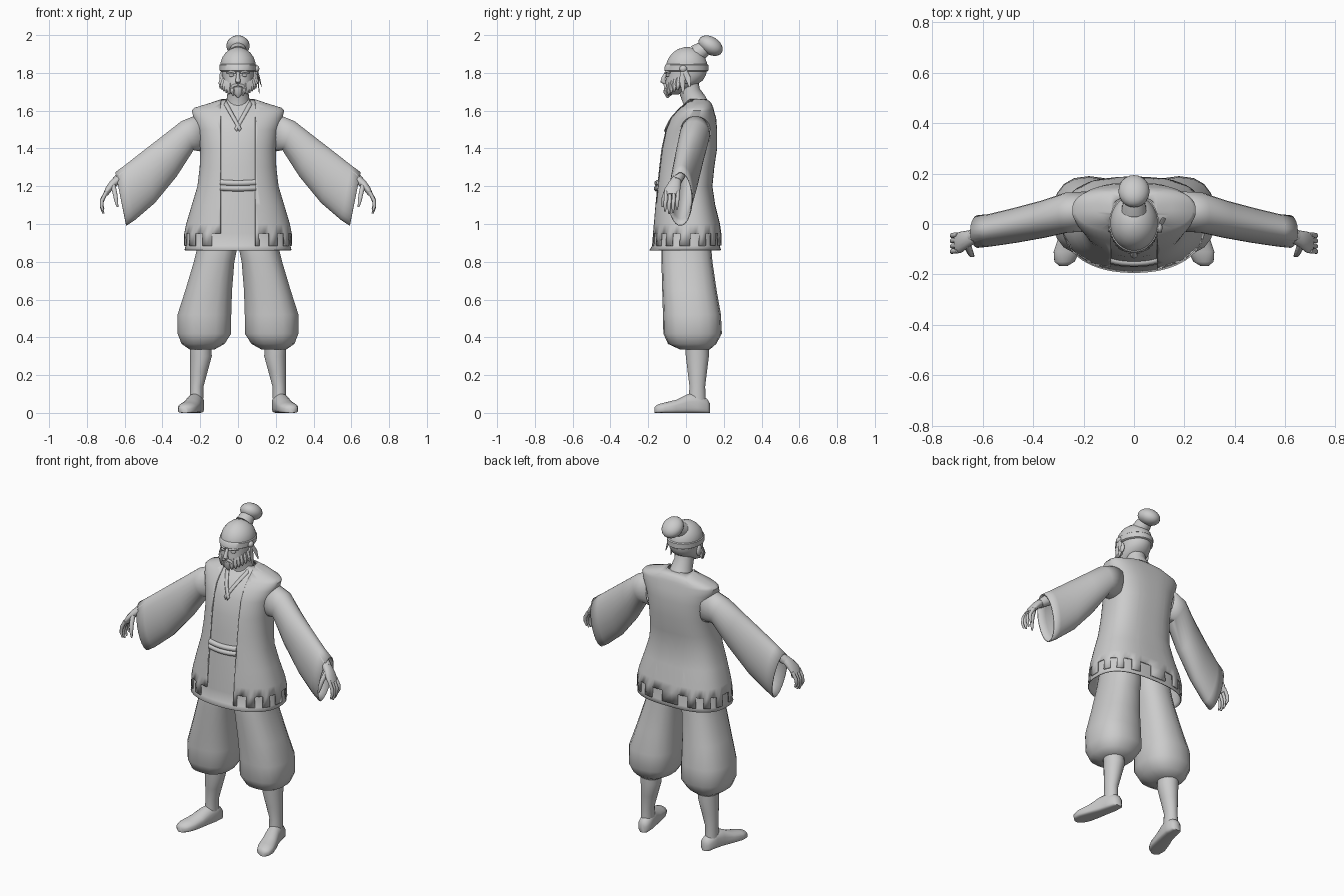
import bpy, bmesh, math
from mathutils import Vector

if "Cube" in bpy.data.objects:
    bpy.data.objects.remove(bpy.data.objects["Cube"], do_unlink=True)

grey = bpy.data.materials.new("plain_grey")
grey.use_nodes = True
tone = (0.6, 0.6, 0.6, 1)
grey.diffuse_color = tone
grey.node_tree.nodes["Principled BSDF"].inputs["Base Color"].default_value = tone


def finish(name, bm, mirror=False, thick=0, smooth=0, angle=50):
    """Turn a bmesh into a shaded object."""
    bmesh.ops.recalc_face_normals(bm, faces=bm.faces)
    mesh = bpy.data.meshes.new(name)
    bm.to_mesh(mesh)
    bm.free()
    mesh.materials.append(grey)
    ob = bpy.data.objects.new(name, mesh)
    bpy.context.collection.objects.link(ob)
    if smooth:
        ob.modifiers.new("soften", 'SUBSURF').levels = smooth
        ob.modifiers["soften"].render_levels = smooth
    if thick:
        m = ob.modifiers.new("cloth", 'SOLIDIFY')
        m.thickness, m.offset = thick, -1
    if mirror:
        ob.modifiers.new("mirror", 'MIRROR').use_clip = False
    bpy.ops.object.select_all(action='DESELECT')
    ob.select_set(True)
    bpy.context.view_layer.objects.active = ob
    bpy.ops.object.shade_smooth_by_angle(angle=math.radians(angle))
    return ob


def ring(c, u, v, n=20, front=2, back=2):
    """Superellipse around c; front and back set the squareness along -v and +v."""
    c, u, v = Vector(c), Vector(u), Vector(v)
    pts = []
    for i in range(n):
        a = 2 * math.pi * (i + 0.5) / n
        e = 2 / (back if math.sin(a) > 0 else front)
        p, q = math.cos(a), math.sin(a)
        pts.append(c + u * math.copysign(abs(p) ** e, p) + v * math.copysign(abs(q) ** e, q))
    return pts


def level(z, rx, yf, yb, cx=0, **k):
    """Horizontal ring from its half width and its front and back edge."""
    return ring((cx, (yf + yb) / 2, z), (rx, 0, 0), (0, (yb - yf) / 2, 0), **k)


def skin(rings, caps=True, skip=lambda row, col: False):
    bm = bmesh.new()
    rows = [[bm.verts.new(p) for p in r] for r in rings]
    n = len(rows[0])
    for i in range(len(rows) - 1):
        for j in range(n):
            if not skip(i, j):
                k = (j + 1) % n
                bm.faces.new((rows[i][j], rows[i][k], rows[i + 1][k], rows[i + 1][j]))
    if caps:
        bm.faces.new(rows[0])
        bm.faces.new(rows[-1])
    return bm


def tube(name, pts, n=10, flat=1, **k):
    """Round tapered tube through (x, y, z, radius) points."""
    path = [Vector(p[:3]) for p in pts]
    rings = []
    for i, p in enumerate(path):
        d = (path[min(i + 1, len(path) - 1)] - path[max(i - 1, 0)]).normalized()
        side = d.cross(Vector((0, 1, 0) if abs(d.y) < 0.9 else (1, 0, 0))).normalized()
        rings.append(ring(p, side * pts[i][3] * flat, d.cross(side) * pts[i][3], n))
    return finish(name, skin(rings), **k)


def ball(name, c, size, tilt=0, **k):
    bm = bmesh.new()
    bmesh.ops.create_uvsphere(bm, u_segments=20, v_segments=12, radius=1)
    rx, ry, rz = size
    co, si = math.cos(tilt), math.sin(tilt)
    for v in bm.verts:
        x, y, z = v.co.x * rx, v.co.y * ry, v.co.z * rz
        v.co = Vector(c) + Vector((x, y * co - z * si, y * si + z * co))
    return finish(name, bm, **k)


# Vest: open in front, with a notched hem
body = [(0.885, .287, -.187, .188), (0.95, .285, -.182, .187), (1.0, .275, -.178, .18),
        (1.1, .245, -.17, .155), (1.2, .215, -.16, .14), (1.3, .203, -.15, .15),
        (1.4, .2, -.138, .165), (1.5, .215, -.115, .165), (1.56, .235, -.085, .16),
        (1.6, .245, -.05, .148), (1.615, .232, -.035, .145), (1.64, .15, -.01, .135),
        (1.662, .085, 0, .11)]
shape = dict(n=60, front=2.2, back=2.7)
bm = skin([level(*r, **shape) for r in body], caps=False,
          skip=lambda row, col: row == 0 and col % 4 < 2)
for x in (-.092, .092):
    bmesh.ops.bisect_plane(bm, geom=bm.verts[:] + bm.edges[:] + bm.faces[:],
                           plane_co=(x, 0, 0), plane_no=(1, 0, 0))
gap = [f for f in bm.faces if abs(f.calc_center_median().x) < .092
       and f.calc_center_median().y < .04]
bmesh.ops.delete(bm, geom=gap, context='FACES')
finish("vest", bm, thick=0.007)

# Robe under the vest
robe = [(.862, .284, -.194, .186)] + [(z, w - .009, f + .008, b - .009) for z, w, f, b in body]
finish("robe", skin([level(*r, **shape) for r in robe], caps=False), thick=0.005)


def robe_front(x, z):
    """Depth of the robe's front at x and z."""
    for a, b in zip(robe, robe[1:]):
        if a[0] <= z <= b[0]:
            t = (z - a[0]) / (b[0] - a[0])
            w, f, k = (a[i] + (b[i] - a[i]) * t for i in (1, 2, 3))
            return (f + k) / 2 - (k - f) / 2 * max(0, 1 - abs(x / w) ** 2.2) ** (1 / 2.2)
    return 0


# Crossed collar and belt
for name, side, lift in (("left_lapel", 1, .005), ("right_lapel", -1, .008)):
    bm = bmesh.new()
    pairs = []
    for i in range(9):
        t = i / 8
        x, z = side * (.075 - .082 * t), 1.635 - .145 * t
        pairs.append([bm.verts.new((px, robe_front(px, pz) - lift, pz))
                      for px, pz in ((x, z), (x - side * .012, z + .022 - .006 * t))])
    for a, b in zip(pairs, pairs[1:]):
        bm.faces.new((a[0], b[0], b[1], a[1]))
    finish(name, bm, thick=0.005)
for name, z in (("belt_lower", 1.192), ("belt_upper", 1.22)):
    xs = [-.092 + .023 * i for i in range(9)]
    tube(name, [(x, robe_front(x, z) - .002, z - .004 * math.cos(x * 17), .016) for x in xs])

# Wide sleeves: top x, z, bottom x, z, depth centre, half depth
sleeve = [(.19, 1.59, .18, 1.38, .05, .08), (.3, 1.545, .235, 1.39, .045, .08),
          (.39, 1.475, .325, 1.25, .02, .075), (.5, 1.39, .44, 1.11, -.005, .07),
          (.6, 1.312, .545, 1.02, -.025, .065), (.65, 1.275, .59, .99, -.03, .065)]
rings = [ring(((a + c) / 2, y, (b + d) / 2), ((a - c) / 2, 0, (b - d) / 2), (0, h, 0), 24)
         for a, b, c, d, y, h in sleeve]
finish("sleeve", skin(rings, caps=False), mirror=True, thick=0.006)

# Arms and hands
tube("forearm", [(.46, 0, 1.36, .045), (.58, -.03, 1.275, .036), (.645, -.05, 1.225, .027)], mirror=True)
finish("palm", skin([ring((.63, -.05, 1.238), (.015, 0, .018), (0, .026, 0), 14),
                     ring((.66, -.06, 1.215), (.013, 0, .018), (0, .034, 0), 14),
                     ring((.685, -.072, 1.185), (.014, 0, .012), (0, .042, 0), 14),
                     ring((.702, -.075, 1.155), (.012, 0, .006), (0, .04, 0), 14)]),
       mirror=True)
for i, name in enumerate(("little_finger", "ring_finger", "middle_finger", "index_finger")):
    y, reach = -.043 - .021 * i, (.8, .95, 1, .9)[i]
    tube(name, [(.697, y, 1.17, .0105), (.72, y - .002, 1.17 - .05 * reach, .0105),
                (.722, y - .004, 1.17 - .085 * reach, .009),
                (.712, y - .005, 1.17 - .115 * reach, .005)], n=8, mirror=True)
tube("thumb", [(.662, -.08, 1.205, .015), (.652, -.108, 1.165, .013),
               (.645, -.122, 1.125, .011), (.638, -.126, 1.09, .005)], n=8, mirror=True)

# Baggy trousers: z, inner x, outer x, front, back
leg = [(.98, .0, .2, -.12, .12), (.86, .006, .22, -.13, .135), (.8, .018, .235, -.13, .14),
       (.65, .03, .28, -.126, .162), (.52, .034, .322, -.122, .185), (.42, .034, .322, -.12, .19),
       (.365, .07, .3, -.095, .16), (.335, .125, .255, -.03, .125)]
finish("trouser_leg", skin([level(z, (o - i) / 2, f, b, (i + o) / 2, n=18, front=2.5, back=2.4)
                            for z, i, o, f, b in leg]), mirror=True)

# Shins and shoes
shin = [(.4, .2, .058, -.005, .12), (.3, .196, .058, -.002, .122), (.22, .207, .047, .008, .112),
        (.14, .218, .036, .018, .102), (.06, .22, .036, .012, .105)]
finish("shin", skin([level(z, r, f, b, x) for z, x, r, f, b in shin]), mirror=True)
shoe = [(.127, .213, .015, .05), (.112, .214, .034, .075), (.06, .22, .041, .105),
        (.01, .232, .043, .1), (-.05, .25, .049, .07), (-.11, .267, .052, .056),
        (-.15, .276, .04, .045), (-.167, .28, .015, .03)]
finish("shoe", skin([ring((x, y, h / 2), (w, 0, 0), (0, 0, h / 2), 20, front=5)
                     for y, x, w, h in shoe]), mirror=True)

# Neck and head
tube("neck", [(0, .055, 1.6, .08), (0, .045, 1.655, .062), (0, .02, 1.7, .055), (0, .01, 1.76, .055)], n=18)
head = [(1.685, .03, -.098, -.04), (1.7, .055, -.106, -.015), (1.73, .073, -.108, .045),
        (1.76, .081, -.108, .09), (1.79, .085, -.102, .107), (1.82, .087, -.106, .112),
        (1.85, .085, -.1, .108)]
finish("head", skin([level(*r, n=24, front=2.3) for r in head]))
cap = [(1.81, .093, -.11, .116), (1.85, .094, -.105, .113), (1.88, .085, -.092, .102),
       (1.905, .068, -.072, .085), (1.925, .043, -.045, .058), (1.936, .012, -.01, .02)]
finish("cap", skin([level(*r, n=28) for r in cap]))
band = [(1.808, .092, -.109, .113), (1.812, .098, -.116, .119),
        (1.842, .099, -.112, .119), (1.847, .092, -.105, .113)]
finish("headband", skin([level(*r, n=28) for r in band]))
ball("band_knot", (.098, -.015, 1.822), (.015, .02, .018))
tube("band_tail_front", [(.1, -.015, 1.82, .012), (.107, -.02, 1.76, .016), (.112, -.015, 1.69, .004)], flat=.3)
tube("band_tail_back", [(.1, -.01, 1.82, .012), (.113, .012, 1.77, .015), (.125, .02, 1.725, .004)], flat=.3)

# Topknot
tube("topknot_base", [(0, .055, 1.9, .05), (0, .085, 1.92, .044), (0, .11, 1.935, .035)], n=18)
ball("topknot", (0, .13, 1.944), (.062, .07, .047), tilt=-.55)

# Face
tube("nose", [(0, -.104, 1.802, .008), (0, -.118, 1.775, .011), (0, -.122, 1.757, .015), (0, -.108, 1.746, .011)])
ball("eye", (.034, -.094, 1.787), (.015, .011, .008), mirror=True)
tube("eyebrow", [(.012, -.108, 1.801, .006), (.036, -.102, 1.807, .007), (.06, -.084, 1.8, .004)], mirror=True)
ball("ear", (.088, -.002, 1.775), (.011, .02, .033), tilt=.15, mirror=True)
ball("lip", (0, -.107, 1.722), (.02, .008, .006))
tube("moustache", [(0, -.113, 1.738, .007), (.024, -.108, 1.732, .008), (.042, -.096, 1.708, .003)], mirror=True)

# Jagged beard along the jaw
tube("chin_beard", [(0, -.088, 1.715, .033), (0, -.096, 1.69, .025), (0, -.098, 1.667, .004)], n=8)
for i in range(6):
    t = i / 5
    x, y, z = .025 + .063 * t ** .7, -.092 + .075 * t ** 1.5, 1.705 + .04 * t
    tube("beard_tuft", [(x * .9, y, z + .035, .014), (x, y - .004, z, .018),
                        (x * 1.08, y - .006, z - .028, .003)], n=6, mirror=True)
